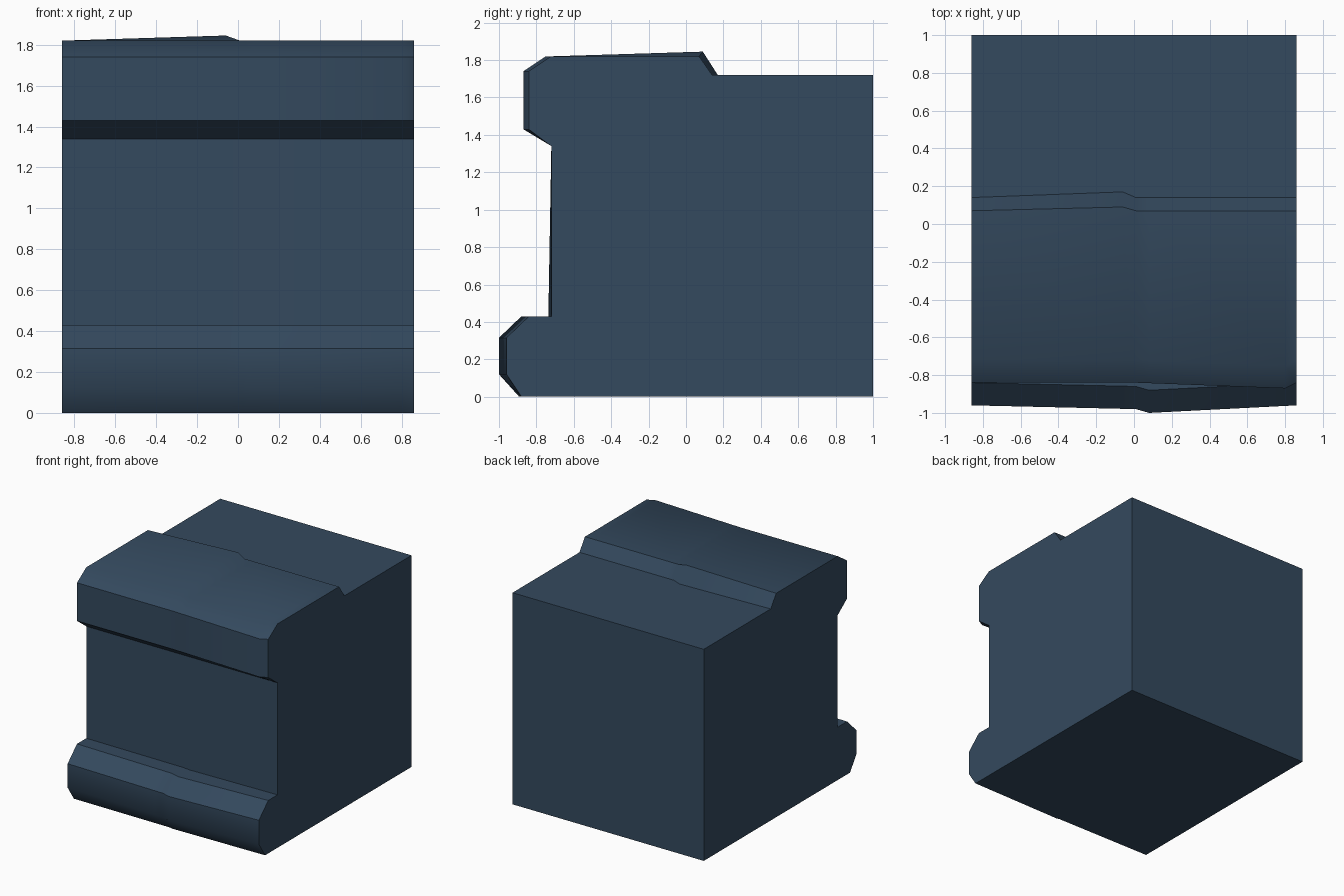
import bpy

if "Cube" in bpy.data.objects:
    bpy.data.objects.remove(bpy.data.objects["Cube"])

# Side profile (y, z), running from the back foot over the top and down the front
PROFILE = [(1, 0), (1, 1.72), (0.14, 1.72), (0.07, 1.82), (-0.72, 1.82),
           (-0.84, 1.74), (-0.84, 1.43), (-0.72, 1.34), (-0.72, 0.43),
           (-0.84, 0.43), (-0.96, 0.315), (-0.96, 0.12), (-0.88, 0)]
STATIONS = [-0.86, -0.06, 0.01, 0.08, 0.80, 0.86]


def bend(x, keys):
    """Linear interpolation through (x, value) keys."""
    for (x0, v0), (x1, v1) in zip(keys, keys[1:]):
        if x <= x1:
            return v0 + (v1 - v0) * (x - x0) / (x1 - x0)
    return keys[-1][1]


# How the worn edges drift along the block
RIDGE = [(-0.86, 0), (-0.06, 1), (0.01, 0), (0.86, 0)]
LIP = [(-0.86, 0), (0.01, 0), (0.80, -0.03), (0.86, 0)]
PLINTH = [(-0.86, 0), (0.01, -0.02), (0.08, -0.04), (0.86, 0)]


def point(x, i):
    y, z = PROFILE[i]
    px = x
    if i in (2, 3):                       # back slope of the top ridge
        y += (0.03 if i == 2 else 0.02) * bend(x, RIDGE)
        z += 0.025 * bend(x, RIDGE) if i == 3 else 0
    elif i in (4, 5, 6):                  # overhanging lip
        y += bend(x, LIP)
        if i == 4 and x == -0.06:
            px = 0.0
    elif i == 8:                          # foot of the front wall
        y += 0.4 * bend(x, PLINTH)
    elif i in (9, 10, 11):                # plinth
        y += bend(x, PLINTH)
    elif i == 12:                         # plinth underside edge
        y += 0.3 * bend(x, PLINTH)
        if x == 0.08:
            px = 0.03
    return (px, y, z)


n = len(PROFILE)
verts = [point(x, i) for x in STATIONS for i in range(n)]
faces = [(s * n + i, s * n + (i + 1) % n, (s + 1) * n + (i + 1) % n, (s + 1) * n + i)
         for s in range(len(STATIONS) - 1) for i in range(n)]
last = (len(STATIONS) - 1) * n
faces += [tuple(reversed(range(n))), tuple(range(last, last + n))]

# Stone block with lip, recessed wall and plinth
mesh = bpy.data.meshes.new("wall_block")
mesh.from_pydata(verts, [], faces)
block = bpy.data.objects.new("wall_block", mesh)
bpy.context.collection.objects.link(block)

slate = bpy.data.materials.new("slate blue")
slate.diffuse_color = (0.034, 0.067, 0.112, 1)
slate.use_nodes = True
slate.node_tree.nodes["Principled BSDF"].inputs["Base Color"].default_value = slate.diffuse_color
mesh.materials.append(slate)

bpy.context.view_layer.objects.active = block
block.select_set(True)
bpy.ops.object.mode_set(mode='EDIT')
bpy.ops.mesh.select_all(action='SELECT')
bpy.ops.mesh.normals_make_consistent(inside=False)
bpy.ops.object.mode_set(mode='OBJECT')
bpy.ops.object.shade_smooth_by_angle(angle=0.7)
